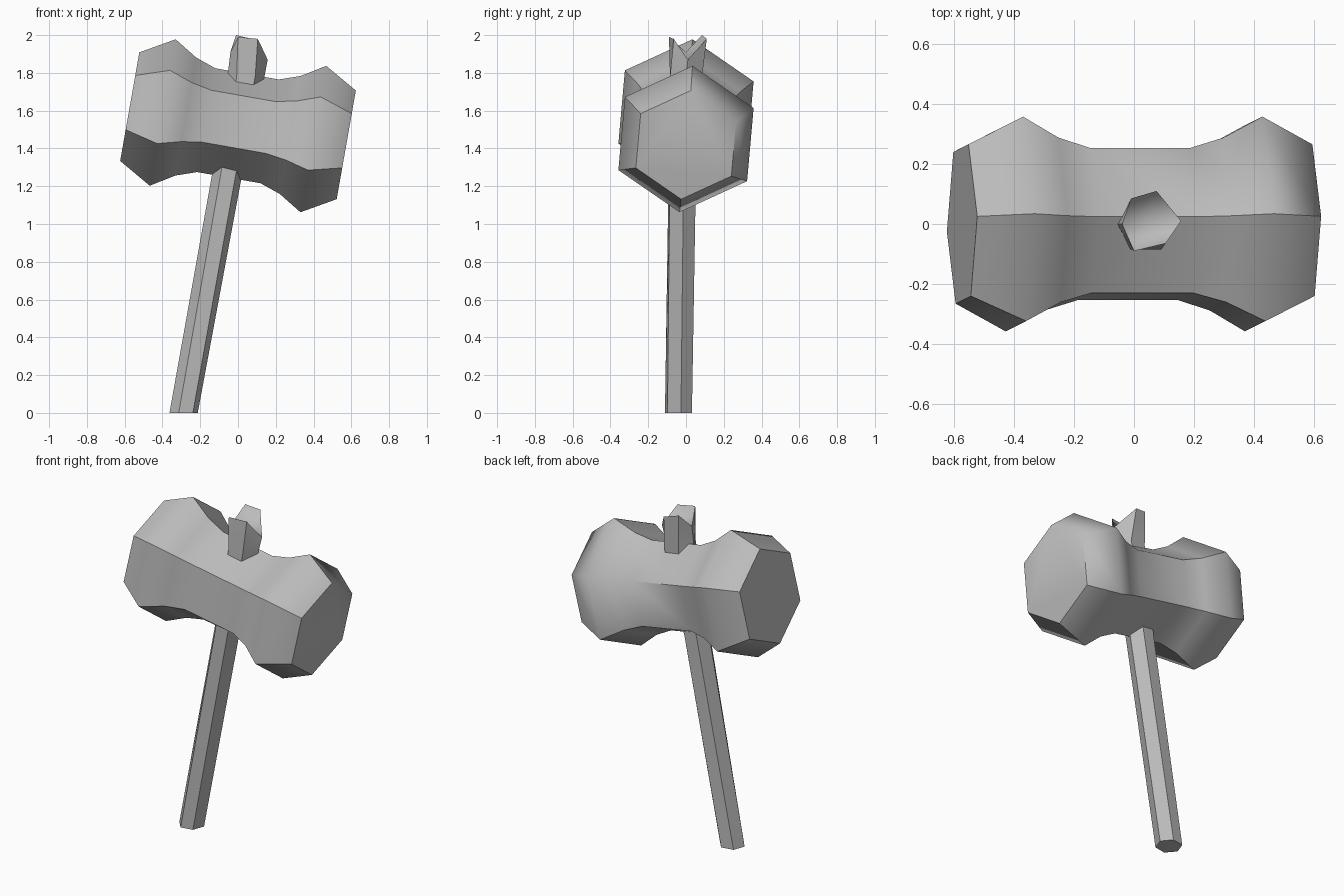
import bpy, bmesh, math
from mathutils import Vector

if "Cube" in bpy.data.objects:
    bpy.data.objects.remove(bpy.data.objects["Cube"])

SIDES = 6
grey = bpy.data.materials.new("plain grey")
grey.diffuse_color = (0.5, 0.5, 0.5, 1)
grey.use_nodes = True
grey.node_tree.nodes["Principled BSDF"].inputs["Base Color"].default_value = grey.diffuse_color


def loft(name, rings, soft=None, cup=None):
    """Skin six-sided rings; lengthwise and end edges are sharp, others smooth."""
    bm = bmesh.new()
    loops = [[bm.verts.new(p) for p in ring] for ring in rings]
    for a, b in zip(loops, loops[1:]):
        for k in range(SIDES):
            j = (k + 1) % SIDES
            bm.faces.new((a[k], a[j], b[j], b[k]))
    bm.faces.new(loops[0])
    if cup is None:
        bm.faces.new(loops[-1])
    else:
        centre = bm.verts.new(cup)
        for k in range(SIDES):
            bm.faces.new((loops[-1][k], loops[-1][(k + 1) % SIDES], centre))
    for f in bm.faces:
        f.smooth = True
    # sharp lengthwise edges
    for i in range(len(loops) - 1):
        for k in range(SIDES):
            if not (soft and soft(i, k)):
                bm.edges.get((loops[i][k], loops[i + 1][k])).smooth = False
    # sharp rims
    for i in (0, len(loops) - 1):
        for k in range(SIDES):
            if not (soft and i and k == 0):
                bm.edges.get((loops[i][k], loops[i][(k + 1) % SIDES])).smooth = False
    bmesh.ops.recalc_face_normals(bm, faces=bm.faces)
    mesh = bpy.data.meshes.new(name)
    bm.to_mesh(mesh)
    bm.free()
    mesh.materials.append(grey)
    obj = bpy.data.objects.new(name, mesh)
    bpy.context.collection.objects.link(obj)
    return obj


# Hammer head: mirrored flared profile along a tilted axis
tilt = math.radians(10)
axis = Vector((math.cos(tilt), 0, -math.sin(tilt)))
up = Vector((math.sin(tilt), 0, math.cos(tilt)))
side = Vector((0, 1, 0))
middle = Vector((0, 0, 1.52))
half = [(0.17, 0.28), (0.28, 0.318), (0.405, 0.395), (0.582, 0.293)]
profile = [(-u, r) for u, r in reversed(half)] + half
head_rings = []
for u, r in profile:
    ring = []
    for k in range(SIDES):
        a = math.radians(25 + 60 * k)
        ring.append(middle + axis * u + (side * math.cos(a) + up * math.sin(a)) * r)
    head_rings.append(ring)
# the upper back edge of one end is softly blended
loft("hammer_head", head_rings, soft=lambda i, k: i >= 4 and k == 0)

# Handle: leaning six-sided shaft that widens through the head
handle_rings = []
for x, y, z, r, turn in [(-0.288, -0.04, 0.0, 0.076, 10),
                         (-0.06, -0.02, 1.25, 0.08, 5),
                         (0.042, 0.0, 1.78, 0.098, 0)]:
    handle_rings.append([Vector((x + r * math.cos(math.radians(turn + 60 * k)),
                                 y + r * math.sin(math.radians(turn + 60 * k)), z))
                         for k in range(SIDES)])
# split upper end, high at front and back and low at the sides
handle_rings.append([Vector(p) for p in [
    (0.157, 0.01, 1.87), (0.075, 0.11, 1.98), (-0.01, 0.085, 2.0),
    (-0.04, 0.0, 1.91), (0.0, -0.09, 1.99), (0.105, -0.065, 1.98)]])
loft("handle", handle_rings, cup=Vector((0.05, 0.0, 1.86)))
